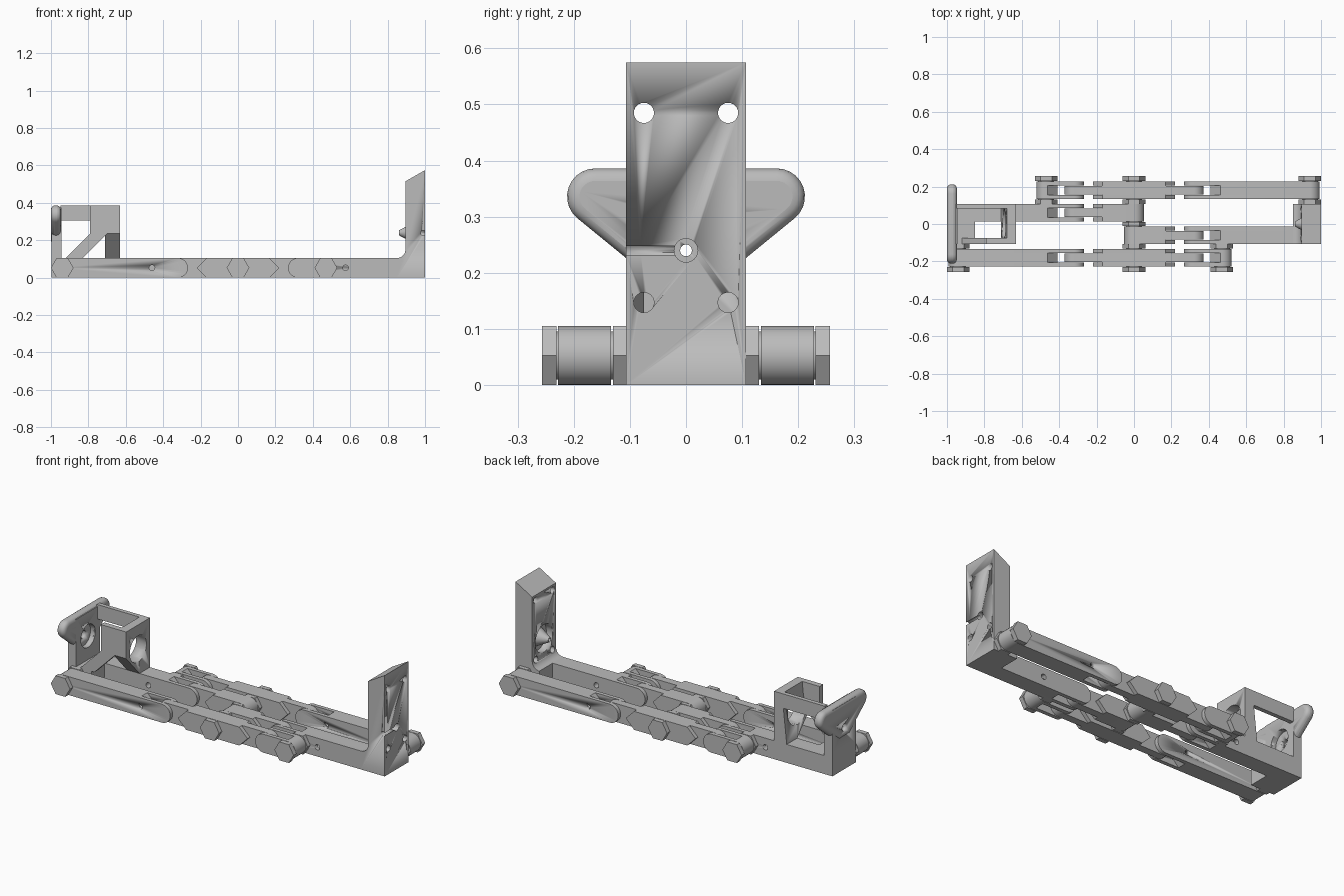
import bpy, bmesh
from math import sin, cos, radians, pi
from mathutils import Matrix

if "Cube" in bpy.data.objects:
    bpy.data.objects.remove(bpy.data.objects["Cube"])

grey = bpy.data.materials.new("plain_grey")
grey.use_nodes = True
grey.diffuse_color = (0.5, 0.5, 0.5, 1)
grey.node_tree.nodes["Principled BSDF"].inputs["Base Color"].default_value = (0.5, 0.5, 0.5, 1)

R = 0.0525      # half height of every link
MID = R         # height of the pivot line
HINGE = 0.32    # hinge distance from the middle
BORE = 0.24     # height of the cable bore


def arc(cx, cz, r, a0, a1, n=14):
    steps = [radians(a0 + (a1 - a0) * i / n) for i in range(n + 1)]
    return [(cx + r * cos(a), cz + r * sin(a)) for a in steps]


def activate(ob):
    bpy.ops.object.select_all(action='DESELECT')
    ob.select_set(True)
    bpy.context.view_layer.objects.active = ob


def prism(name, pts, axis, a, b, turn=False, scale_b=1.0):
    """Extrude a profile along x (profile y,z) or y (profile x,z)."""
    bm = bmesh.new()
    cu = sum(p[0] for p in pts) / len(pts)
    cv = sum(p[1] for p in pts) / len(pts)
    rings = []
    for t, k in ((a, 1.0), (b, scale_b)):
        ring = []
        for u, v in pts:
            u, v = cu + (u - cu) * k, cv + (v - cv) * k
            ring.append(bm.verts.new((t, u, v) if axis == 'x' else (u, t, v)))
        rings.append(ring)
    lo, hi = rings
    bm.faces.new(lo)
    bm.faces.new(hi)
    for i in range(len(pts)):
        j = (i + 1) % len(pts)
        bm.faces.new((lo[i], lo[j], hi[j], hi[i]))
    if turn:
        bm.transform(Matrix.Rotation(pi, 4, 'Z'))
    bmesh.ops.recalc_face_normals(bm, faces=bm.faces)
    me = bpy.data.meshes.new(name)
    bm.to_mesh(me)
    bm.free()
    ob = bpy.data.objects.new(name, me)
    bpy.context.collection.objects.link(ob)
    me.materials.append(grey)
    activate(ob)
    bpy.ops.object.shade_smooth_by_angle(angle=radians(35))
    return ob


def box(name, x0, x1, y0, y1, z0, z1):
    return prism(name, [(x0, z0), (x1, z0), (x1, z1), (x0, z1)], 'y', y0, y1)


def rod(name, axis, u, v, r, a, b, n=32, turn=False, taper=1.0):
    return prism(name, arc(u, v, r, 0, 360 - 360 / n, n - 1), axis, a, b, turn, taper)


def cut(targets, *cutters):
    for c in cutters:
        c.hide_render = True
        for ob in targets:
            activate(ob)
            m = ob.modifiers.new("cut", 'BOOLEAN')
            m.operation, m.solver, m.object = 'DIFFERENCE', 'EXACT', c
            bpy.ops.object.modifier_apply(modifier=m.name)
    for c in cutters:
        bpy.data.objects.remove(c)


def cap(x, side, kind):
    """Profile points that close a link end on side -1 or +1."""
    if kind == 'round':
        pts = arc(x, MID, R, -90, 90)
    elif kind == 'point':
        pts = [(x - R, 0), (x, MID), (x - R, 2 * R)]
    else:
        pts = [(x, 0), (x, 2 * R)]
    if side < 0:
        pts = [(2 * x - u, v) for u, v in reversed(pts)]
    return pts


def link(name, left, right, y0, y1, turn):
    return prism(name, cap(left[0], -1, left[1]) + cap(right[0], 1, right[1]), 'y', y0, y1, turn)


CHEEK = 0.022


def fork(name, end, side, y0, y1, turn, hole=None):
    """Forked link; its tines point to the hinge on the given side."""
    tine, tip = (side * HINGE, 'round'), (side * 0.41, 'point')
    parts = []
    for label, inner, a, b in (("front_tine", tine, y0, y0 + CHEEK), ("core", tip, y0 + CHEEK, y1 - CHEEK),
                               ("back_tine", tine, y1 - CHEEK, y1)):
        ends = (end, inner) if side < 0 else (inner, end)
        parts.append(link(name + "_" + label, *ends, a, b, turn))
    if hole is not None:
        cut(parts, rod("pin_cutter", 'y', hole, MID, 0.015, y0 - 0.02, y1 + 0.02, 20, turn))


def middle_link(name, left, right, y0, y1, turn):
    """Middle link with hinge tongues running inside the forks."""
    link(name + "_front", left, right, y0, y0 + CHEEK, turn)
    link(name + "_back", left, right, y1 - CHEEK, y1, turn)
    ends = [(s * HINGE, 'round') if e[1] == 'point' else e for s, e in ((-1, left), (1, right))]
    link(name + "_tongue", *ends, y0 + CHEEK + 0.003, y1 - CHEEK - 0.003, turn)
    core = [(s * 0.17, 'flat') if e[1] == 'point' else e for s, e in ((-1, left), (1, right))]
    link(name + "_core", *core, y0 + CHEEK, y1 - CHEEK, turn)


# Two identical arm pairs, the second turned half round
for turn in (False, True):
    tag = "back" if turn else "front"
    o0, o1, i0, i1 = -0.228, -0.134, -0.107, -0.013
    fork(tag + "_long_fork", (-0.94, 'round'), -1, o0, o1, turn, -0.46)
    middle_link(tag + "_outer_link", (-0.22, 'point'), (0.22, 'point'), o0, o1, turn)
    fork(tag + "_short_fork", (0.47, 'round'), 1, o0, o1, turn)
    middle_link(tag + "_inner_link", (0, 'round'), (0.22, 'point'), i0, i1, turn)
    fork(tag + "_inner_fork", (0.85, 'flat'), 1, i0, i1, turn, 0.575)
    # Hexagonal pivots
    for x in (-0.94, 0, 0.47):
        rod(tag + "_pivot_head", 'y', x, MID, 0.0605, -0.257, -0.231, 6, turn)
        rod(tag + "_pivot_spacer", 'y', x, MID, 0.0605, -0.13, i0, 6, turn)
        rod(tag + "_pivot_pin", 'y', x, MID, 0.043, -0.24, -0.22, 32, turn)
        rod(tag + "_spacer_pin", 'y', x, MID, 0.043, -0.14, -0.12, 32, turn)
rod("centre_spacer", 'y', 0, MID, 0.0605, -0.01, 0.01, 6)
rod("centre_pin", 'y', 0, MID, 0.043, -0.014, 0.014)

W = 0.107  # half width of both end blocks

# Right tower with slanted top and inner fillet
tower = prism("tower", [(0.85, 0), (1, 0), (1, 0.575), (0.895, 0.515)]
              + arc(0.85, 0.15, 0.045, 0, -90, 8), 'y', -W, W)
screws = [rod("screw_cutter", 'x', y, z, 0.018, 0.8, 1.1, 24)
          for y in (-0.075, 0.075) for z in (0.147, 0.485)]
cut([tower], *screws,
    rod("recess_cutter", 'x', 0, BORE, 0.078, 0.88, 0.935),
    rod("groove_cutter", 'y', 0.99, BORE, 0.013, -0.15, 0, 20),
    rod("counterbore_cutter", 'x', 0, BORE, 0.021, 0.965, 1.1))
nozzle = rod("nozzle", 'x', 0, BORE, 0.053, 0.936, 0.86, 32, False, 0.25)
cut([tower, nozzle], rod("bore_cutter", 'x', 0, BORE, 0.0105, 0.8, 1.1, 20))

# Left end plate with rounded finger wings
box("end_base", -0.998, -0.85, -W, W, 0, 2 * R)
plate = box("end_plate", -0.998, -0.945, -W, W, 2 * R, 0.375)
half = [(0.05, 0.18)] + arc(0.162, 0.336, 0.05, -50, 90, 10)
wing = prism("finger_wings", half + [(-y, z) for y, z in reversed(half)], 'x', -1, -0.947)
bevel = wing.modifiers.new("round_edges", 'BEVEL')
bevel.width, bevel.segments, bevel.limit_method = 0.022, 4, 'ANGLE'
bevel.angle_limit = radians(40)
activate(wing)
bpy.ops.object.modifier_apply(modifier=bevel.name)
bpy.ops.object.shade_smooth_by_angle(angle=radians(35))
cut([plate, wing], rod("cup_cutter", 'x', 0, BORE, 0.065, -0.975, -0.9),
    rod("plate_bore_cutter", 'x', 0, BORE, 0.022, -1.1, -0.9, 24))

# Guide frame: bored wall, back bar, front cheek and diagonal strut
wall = prism("guide_wall", [(W, 2 * R), (0.013, 2 * R), (-W, 0.235), (-W, 0.387), (W, 0.387)], 'x', -0.71, -0.63)
for v in wall.data.vertices:
    if v.co.z > 0.38 and v.co.x < -0.7:
        v.co.x = -0.68
cut([wall], rod("guide_cutter", 'x', 0, 0.25, 0.075, -0.8, -0.5))
box("guide_back_bar", -0.95, -0.675, 0.083, W, 0.305, 0.387)
box("guide_front_cheek", -0.79, -0.675, -W, -0.075, 0.235, 0.387)
prism("guide_strut", [(-0.92, 2 * R), (-0.83, 2 * R), (-0.70, 0.236), (-0.79, 0.236)], 'y', -W, -0.075)
